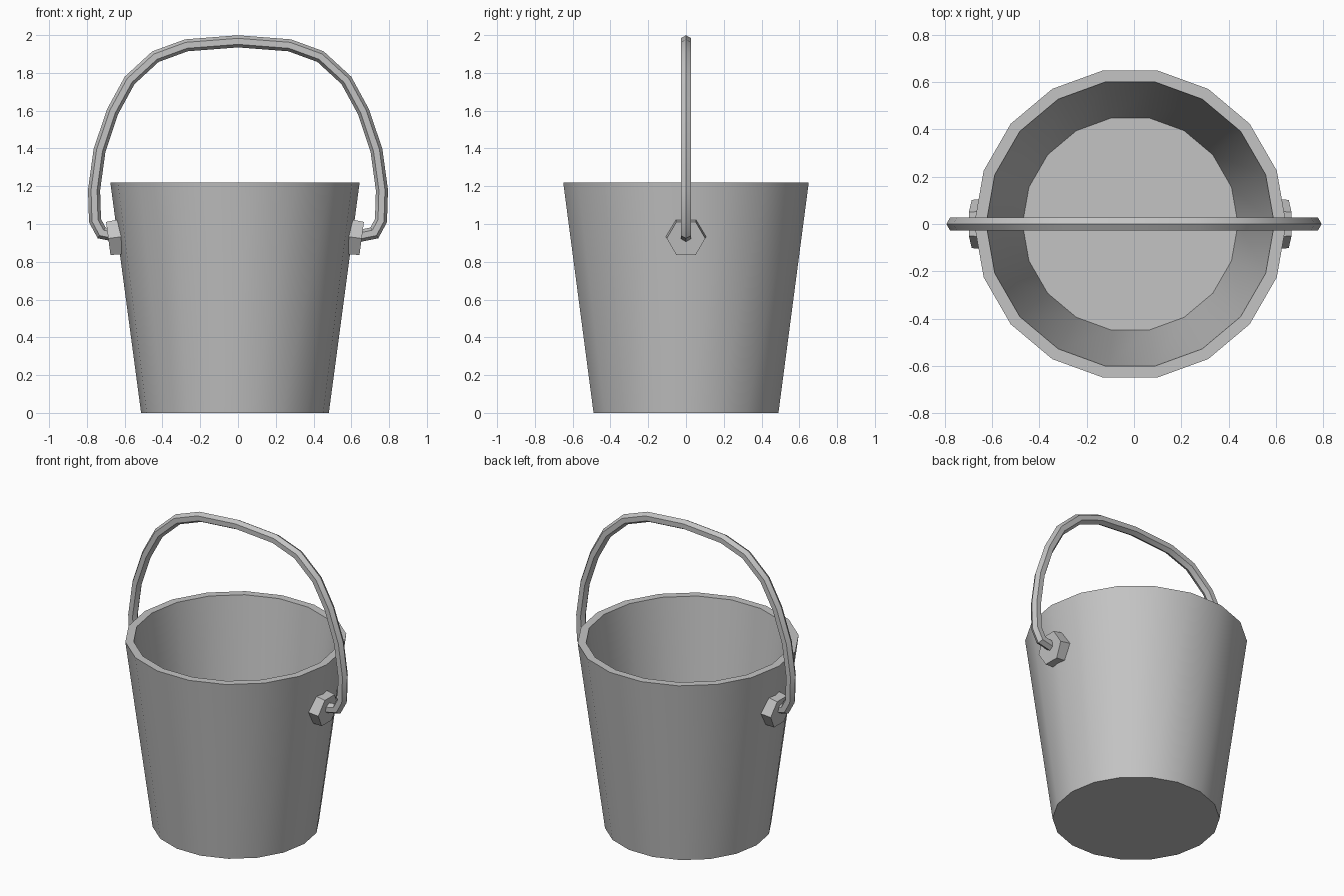
import bpy
import bmesh
import math
from mathutils import Matrix, Vector

if "Cube" in bpy.data.objects:
    bpy.data.objects.remove(bpy.data.objects["Cube"], do_unlink=True)

# One plain metal colour
metal = bpy.data.materials.new("grey_metal")
metal.use_nodes = True
colour = (0.55, 0.55, 0.55, 1)
metal.diffuse_color = colour
metal.node_tree.nodes["Principled BSDF"].inputs["Base Color"].default_value = colour


def finish(bm, name):
    bmesh.ops.recalc_face_normals(bm, faces=bm.faces)
    mesh = bpy.data.meshes.new(name)
    bm.to_mesh(mesh)
    bm.free()
    mesh.materials.append(metal)
    mesh.shade_smooth()
    mesh.set_sharp_from_angle(angle=math.radians(30))
    obj = bpy.data.objects.new(name, mesh)
    bpy.context.collection.objects.link(obj)
    return obj


def skin(rings, name):
    """Bridge a chain of vertex rings and cap both ends."""
    bm = bmesh.new()
    loops = [[bm.verts.new(p) for p in ring] for ring in rings]
    n = len(loops[0])
    for a, b in zip(loops, loops[1:]):
        for i in range(n):
            j = (i + 1) % n
            bm.faces.new((a[i], a[j], b[j], b[i]))
    bm.faces.new(loops[0])
    bm.faces.new(loops[-1])
    return finish(bm, name)


def circle(radius, z, sides):
    steps = [math.tau * i / sides for i in range(sides)]
    return [Vector((radius * math.cos(a), radius * math.sin(a), z)) for a in steps]


# Bucket: outer wall, flat rim, inner wall and floor
CENTRE_X = -0.016
BASE_R, TOP_R, HEIGHT = 0.497, 0.66, 1.22
profile = [(BASE_R, 0), (TOP_R, HEIGHT), (0.61, HEIGHT), (0.456, 0.06)]
bucket = skin([circle(r, z, 18) for r, z in profile], "bucket")
bucket.location.x = CENTRE_X

# Hexagonal lugs, square to the sloping wall
slope = (TOP_R - BASE_R) / HEIGHT
LUG_Z = 0.93
wall_r = BASE_R + slope * LUG_Z
for side, label in ((1, "left"), (-1, "right")):
    out = Vector((side, 0, -slope)).normalized()
    across = Vector((0, 1, 0))
    frame = Matrix((across, out.cross(across), out)).transposed()
    origin = Vector((side * wall_r + CENTRE_X, 0, LUG_Z))
    rings = [[origin + frame @ p for p in circle(r, d, 6)]
             for r, d in ((0.107, -0.02), (0.102, 0.05))]
    skin(rings, label + "_lug")

# Handle: hexagonal rod swept along a mirrored arch, with mitred bends
half = [(0.62, 0.932), (0.722, 0.953), (0.757, 1.018), (0.762, 1.18), (0.733, 1.39),
        (0.664, 1.595), (0.574, 1.76), (0.437, 1.886), (0.273, 1.946)]
path = [Vector((x, 0, z)) for x, z in half + [(0, 1.967)]]
path += [Vector((-x, 0, z)) for x, z in reversed(half)]
rings = []
for i, p in enumerate(path):
    before = (p - path[i - 1]).normalized() if i else None
    after = (path[i + 1] - p).normalized() if i + 1 < len(path) else None
    before, after = before or after, after or before
    tangent = (before + after).normalized()
    normal = Vector((tangent.z, 0, -tangent.x))
    stretch = 1 / tangent.dot(after)
    rings.append([p + normal * c.x * stretch + Vector((0, c.y, 0))
                  for c in circle(0.032, 0, 6)])
skin(rings, "handle")
